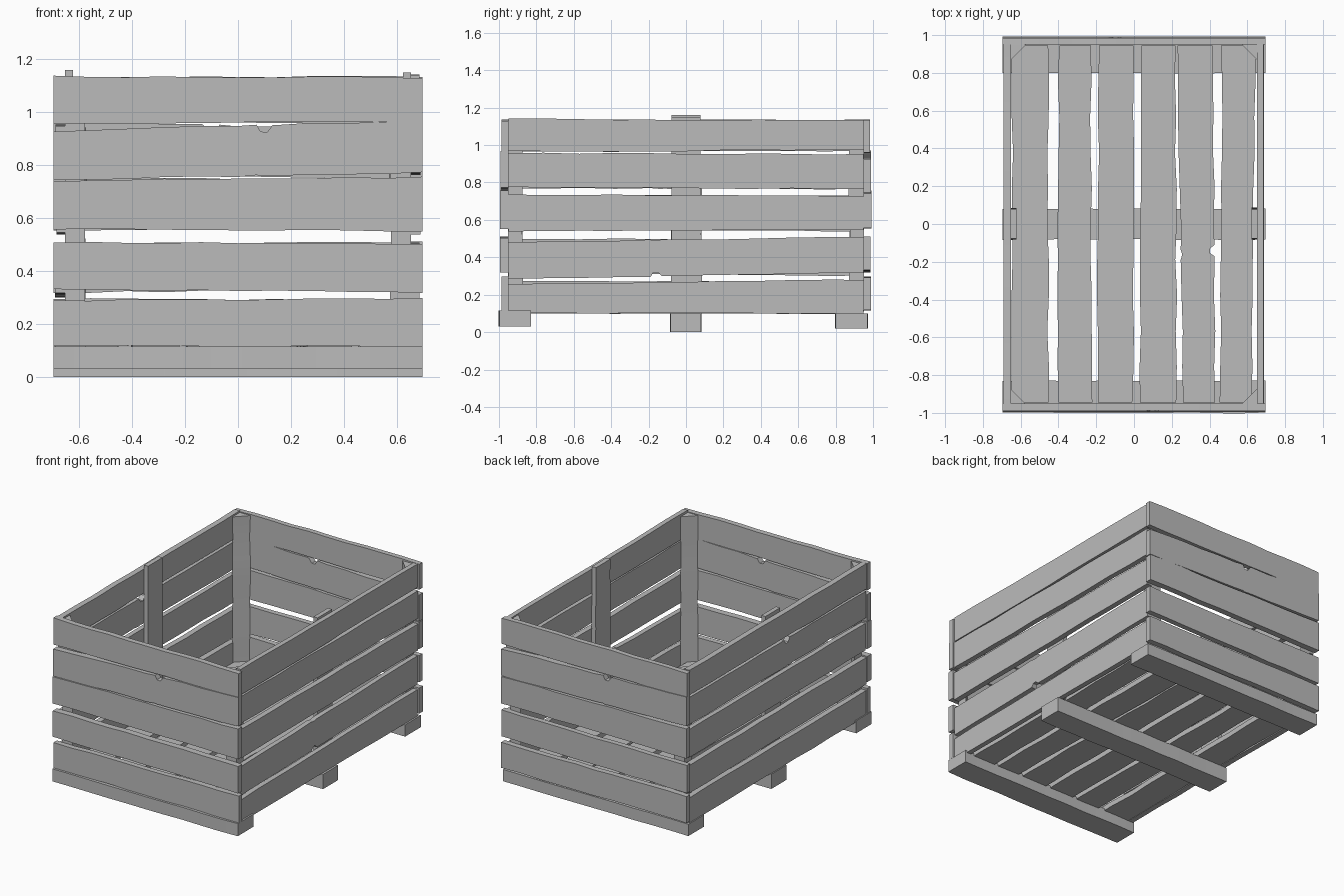
import bpy
import bmesh
import math
import random

random.seed(4)

old = bpy.data.objects.get("Cube")
if old:
    bpy.data.objects.remove(old, do_unlink=True)

GREY = (0.5, 0.5, 0.5, 1.0)
wood = bpy.data.materials.new("plain grey wood")
wood.use_nodes = True
wood.diffuse_color = GREY
wood.node_tree.nodes["Principled BSDF"].inputs["Base Color"].default_value = GREY


def finish(bm, name):
    bmesh.ops.recalc_face_normals(bm, faces=bm.faces)
    mesh = bpy.data.meshes.new(name)
    bm.to_mesh(mesh)
    bm.free()
    mesh.materials.append(wood)
    obj = bpy.data.objects.new(name, mesh)
    bpy.context.collection.objects.link(obj)
    bpy.ops.object.select_all(action="DESELECT")
    obj.select_set(True)
    bpy.context.view_layer.objects.active = obj
    bpy.ops.object.shade_smooth_by_angle(angle=math.radians(30))
    return obj


def loft(name, rings):
    """Skin a row of equal cross-sections and cap both ends."""
    bm = bmesh.new()
    loops = [[bm.verts.new(p) for p in ring] for ring in rings]
    for a, b in zip(loops, loops[1:]):
        for i in range(len(a)):
            j = (i + 1) % len(a)
            bm.faces.new((a[i], a[j], b[j], b[i]))
    bm.faces.new(loops[0])
    bm.faces.new(loops[-1])
    return finish(bm, name)


def plank(name, half, edges, depth, place, chip=None, wobble=0.003):
    """Rough plank: edges = low start, low end, high start, high end.
    chip = position and depth of a notch; a negative depth cuts the low edge."""
    low0, low1, high0, high1 = edges
    stations = {-half + 2 * half * i / 10: 0 for i in range(11)}
    if chip:
        at, cut = chip
        for offset, share in ((-0.03, 0), (-0.015, 0.9), (0.01, 1), (0.03, 0)):
            stations[at + offset] = cut * share
    rings = []
    for t, cut in sorted(stations.items()):
        f = (t + half) / (2 * half)
        low = low0 + (low1 - low0) * f + random.uniform(-wobble, wobble) - min(cut, 0)
        high = high0 + (high1 - high0) * f + random.uniform(-wobble, wobble) - max(cut, 0)
        rings.append([place(t, c, d) for c, d in
                      ((low, depth[0]), (high, depth[0]), (high, depth[1]), (low, depth[1]))])
    return loft(name, rings)


# End walls: the back is the front turned half round
end_rows = [
    ((0.12, 0.115, 0.29, 0.297), None),
    ((0.33, 0.32, 0.51, 0.503), None),
    ((0.56, 0.552, 0.742, 0.755), None),
    ((0.745, 0.772, 0.928, 0.97), (0.1, 0.03)),
    ((0.958, 0.965, 1.135, 1.132), None),
]
for wall, s in (("front", 1), ("back", -1)):
    for i, (edges, chip) in enumerate(end_rows):
        shift = random.uniform(-0.006, 0.006)
        plank(f"{wall}_board_{i + 1}", 0.697, edges, (0.95, 0.99 + shift),
              lambda t, c, d: (s * t, -s * d, c), chip)

# Side walls
left_rows = [
    ((0.10, 0.10, 0.255, 0.282), None),
    ((0.282, 0.318, 0.482, 0.508), (-0.16, -0.025)),
    ((0.537, 0.55, 0.735, 0.728), None),
    ((0.775, 0.765, 0.957, 0.95), None),
    ((0.966, 0.972, 1.14, 1.132), None),
]
right_rows = [
    ((0.10, 0.10, 0.275, 0.27), None),
    ((0.315, 0.30, 0.50, 0.49), None),
    ((0.545, 0.54, 0.73, 0.73), None),
    ((0.77, 0.765, 0.95, 0.95), (-0.1, 0.03)),
    ((0.965, 0.97, 1.135, 1.135), None),
]
for wall, s, rows in (("left", 1, left_rows), ("right", -1, right_rows)):
    for i, (edges, chip) in enumerate(rows):
        shift = random.uniform(-0.004, 0.004)
        plank(f"{wall}_board_{i + 1}", 0.95, edges, (0.652, 0.688 + shift),
              lambda t, c, d: (s * d, t, c), chip)

# Floor slats
slats = [
    ((-0.645, -0.645, -0.455, -0.455), None),
    ((-0.40, -0.40, -0.225, -0.23), None),
    ((-0.195, -0.185, -0.005, 0.0), None),
    ((0.03, 0.04, 0.225, 0.22), None),
    ((0.262, 0.23, 0.43, 0.42), (-0.14, 0.025)),
    ((0.455, 0.465, 0.62, 0.645), None),
]
for i, (edges, chip) in enumerate(slats):
    plank(f"floor_slat_{i + 1}", 0.945, edges, (0.10, 0.135),
          lambda t, c, d: (c, t, d), chip, 0.005)

# Runners under the floor
for name, y0, y1, z0, z1 in (("front", -1.0, -0.83, 0.03, 0.115),
                             ("middle", -0.083, 0.08, 0.0, 0.10),
                             ("back", 0.80, 0.97, 0.02, 0.10)):
    plank(f"{name}_runner", 0.697, (y0, y0, y1, y1), (z0, z1),
          lambda t, c, d: (t, c, d))

# Triangular corner posts
for sx, side in ((1, "left"), (-1, "right")):
    for sy, end in ((-1, "front"), (1, "back")):
        rings = []
        for i in range(8):
            leg = 0.078 + random.uniform(-0.006, 0.006)
            z = 0.11 + 1.015 * i / 7
            rings.append([(sx * 0.653, sy * 0.951, z),
                          (sx * (0.653 - leg), sy * 0.951, z),
                          (sx * 0.653, sy * (0.951 - leg), z)])
        loft(f"{end}_{side}_corner_post", rings)

# Flat posts halfway along the side walls
for s, side, top in ((1, "left", 1.15), (-1, "right", 1.16)):
    plank(f"{side}_middle_post", (top - 0.11) / 2, (-0.08, -0.075, 0.085, 0.08),
          (0.622, 0.653),
          lambda t, c, d: (s * d, c, t + (top + 0.11) / 2))
